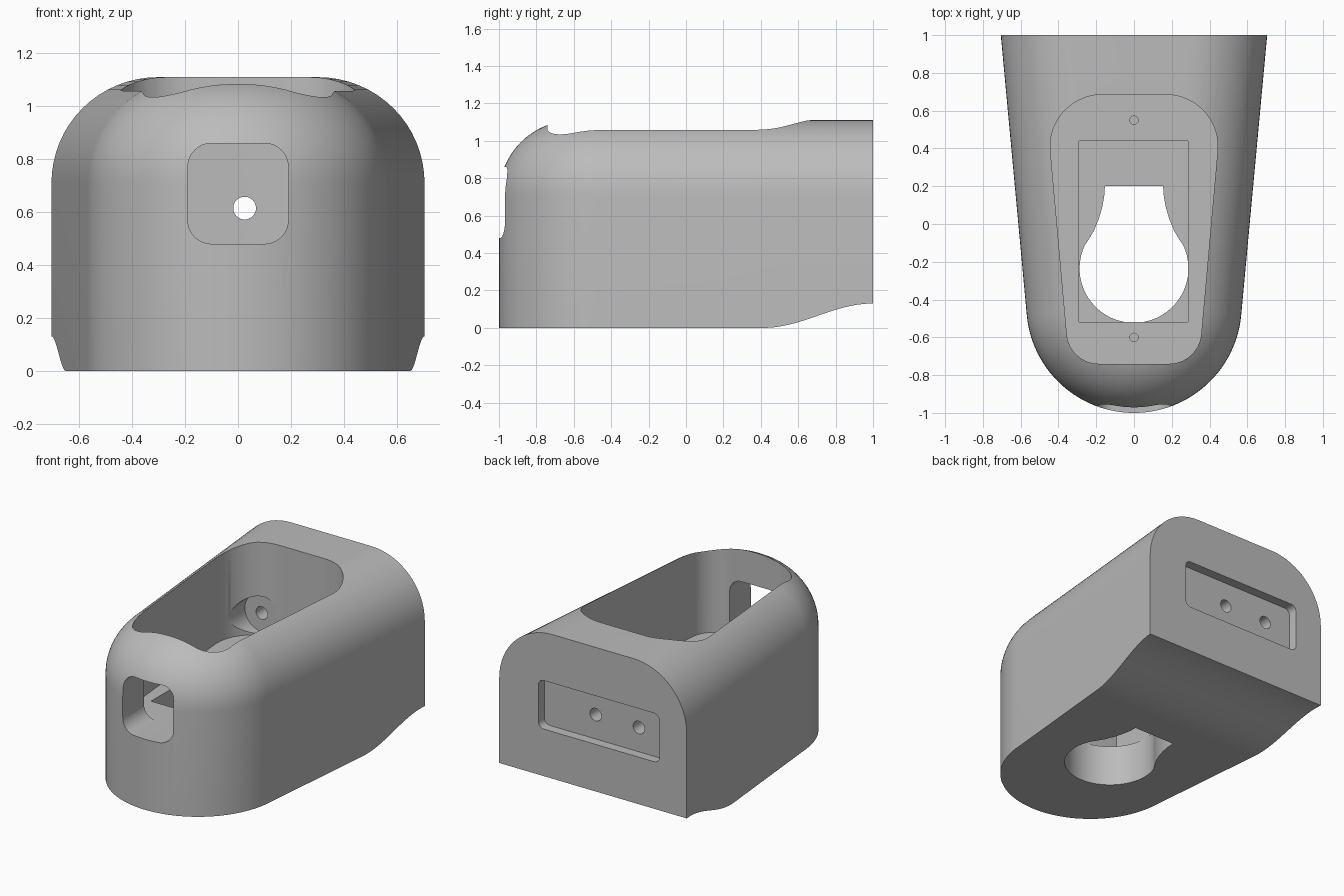
import bpy, bmesh
from math import sin, cos, pi, radians, tan, atan2
from mathutils import Vector

cube = bpy.data.objects.get("Cube")
if cube:
    bpy.data.objects.remove(cube, do_unlink=True)

grey = bpy.data.materials.new("plain grey")
grey.use_nodes = True
grey.diffuse_color = (0.5, 0.5, 0.5, 1)
grey.node_tree.nodes["Principled BSDF"].inputs["Base Color"].default_value = (0.5, 0.5, 0.5, 1)


def loft(name, rings):
    """Closed solid through a stack of matching rings."""
    bm = bmesh.new()
    loops = [[bm.verts.new(p) for p in ring] for ring in rings]
    n = len(loops[0])
    for a, b in zip(loops, loops[1:]):
        for i in range(n):
            j = (i + 1) % n
            bm.faces.new((a[i], a[j], b[j], b[i]))
    bm.faces.new(loops[0][::-1])
    bm.faces.new(loops[-1])
    bmesh.ops.recalc_face_normals(bm, faces=bm.faces)
    me = bpy.data.meshes.new(name)
    bm.to_mesh(me)
    bm.free()
    me.materials.append(grey)
    ob = bpy.data.objects.new(name, me)
    bpy.context.collection.objects.link(ob)
    return ob


def prism(name, pts, axis, lo, hi):
    """Extrude a 2D outline along x (pts y,z), y (pts x,z) or z (pts x,y)."""
    place = {"x": lambda a, b, t: (t, a, b),
             "y": lambda a, b, t: (a, t, b),
             "z": lambda a, b, t: (a, b, t)}[axis]
    return loft(name, [[place(a, b, t) for a, b in pts] for t in (lo, hi)])


def circle(cx, cy, r, n=48):
    return [(cx + r * cos(2 * pi * i / n), cy + r * sin(2 * pi * i / n)) for i in range(n)]


def rounded(corners, radii, steps=12):
    """Polygon with each corner replaced by a tangent arc."""
    out = []
    n = len(corners)
    for i, r in enumerate(radii):
        p = Vector(corners[i])
        u = (Vector(corners[i - 1]) - p).normalized()
        v = (Vector(corners[(i + 1) % n]) - p).normalized()
        half = u.angle(v) / 2
        c = p + (u + v).normalized() * (r / sin(half))
        s = p + u * (r / tan(half)) - c
        e = p + v * (r / tan(half)) - c
        a0 = atan2(s.y, s.x)
        da = (atan2(e.y, e.x) - a0 + pi) % (2 * pi) - pi
        for k in range(steps + 1):
            a = a0 + da * k / steps
            out.append((c.x + r * cos(a), c.y + r * sin(a)))
    return out


def box(x0, x1, y0, y1):
    return [(x0, y0), (x1, y0), (x1, y1), (x0, y1)]


# Housing: tapered sides, round nose, square back, rounded top edge
NOSE_Y, NOSE_R, FILLET, TOP = -0.43, 0.57, 0.4, 1.11
TAPER = radians(5.3)


def plan(inset, z, steps=56):
    r = NOSE_R - inset
    back_x = (r + (1 - NOSE_Y) * sin(TAPER)) / cos(TAPER)
    pts = [(-back_x, 1, z)]
    for i in range(steps + 1):
        a = pi + TAPER + (pi - 2 * TAPER) * i / steps
        # arc starts and ends where the straight sides are tangent
        pts.append((r * cos(a), NOSE_Y + r * sin(a), z))
    return pts + [(back_x, 1, z)]


rings = [plan(0, 0)]
for i in range(17):
    t = pi / 2 * i / 16
    rings.append(plan(FILLET * (1 - cos(t)), TOP - FILLET + FILLET * sin(t)))
body = loft("housing", rings)

# Sweep rising under the tail
sweep = [(0.41, -0.2)]
for i in range(25):
    t = i / 24
    sweep.append((0.41 + 0.59 * t, -0.0005 + 0.1305 * (1 - cos(pi * t)) / 2))
sweep += [(1.2, 0.13), (1.2, -0.2)]

# Keyhole outline: round front with a narrowing neck
neck = [(0.262, -0.115), (0.24, -0.082), (0.212, -0.035), (0.187, 0.025),
        (0.169, 0.085), (0.158, 0.145), (0.154, 0.2)]
a0 = atan2(0.12, 0.262)
arc = [pi - a0 + (pi + 2 * a0) * i / 48 for i in range(49)]
keyhole = [(0.288 * cos(a), -0.235 + 0.288 * sin(a)) for a in arc]
keyhole += neck[1:] + [(-x, y) for x, y in neck[:0:-1]]

FLOOR, SCREW_Z = 0.478, 0.615
cutters = [
    prism("tail_sweep_cutter", sweep, "x", -1, 1),
    prism("top_pocket_cutter",
          rounded([(-0.342, -0.74), (0.342, -0.74), (0.469, 0.685), (-0.469, 0.685)],
                  [0.17, 0.17, 0.275, 0.275], 16), "z", FLOOR, 1.4),
    prism("inner_recess_cutter", box(-0.29, 0.285, -0.52, 0.44), "z", 0.28, 0.6),
    prism("keyhole_cutter", keyhole, "z", -0.2, 0.4),
    prism("front_window_cutter",
          rounded(box(-0.19, 0.19, 0.48, 0.86), [0.09] * 4), "y", -1.2, -0.6),
    prism("back_recess_cutter",
          rounded(box(-0.5, 0.41, 0.45, 0.78), [0.04] * 4, 6), "y", 0.935, 1.2),
]
for y in (-0.6, 0.55):
    cutters.append(prism("ledge_screw_cutter", circle(0, y, 0.022, 24), "z", 0.2, 0.6))
for x in (0.025, -0.3):
    cutters.append(prism("back_screw_cutter", circle(x, SCREW_Z, 0.043, 32), "y", 0.6, 1.1))
cutters.append(prism("screw_seat_cutter", circle(-0.3, SCREW_Z, 0.127), "y", 0.45, 0.684))

# Carve every opening, then bake the result
for c in cutters:
    c.hide_render = True
    m = body.modifiers.new(c.name, "BOOLEAN")
    m.operation = "DIFFERENCE"
    m.solver = "EXACT"
    m.object = c
deps = bpy.context.evaluated_depsgraph_get()
carved = bpy.data.meshes.new_from_object(body.evaluated_get(deps))
body.modifiers.clear()
body.data = carved
for c in cutters:
    bpy.data.objects.remove(c, do_unlink=True)
carved.materials.clear()
carved.materials.append(grey)
for f in carved.polygons:
    f.material_index = 0

bpy.ops.object.select_all(action="DESELECT")
body.select_set(True)
bpy.context.view_layer.objects.active = body
bpy.ops.object.shade_smooth_by_angle(angle=radians(25))
